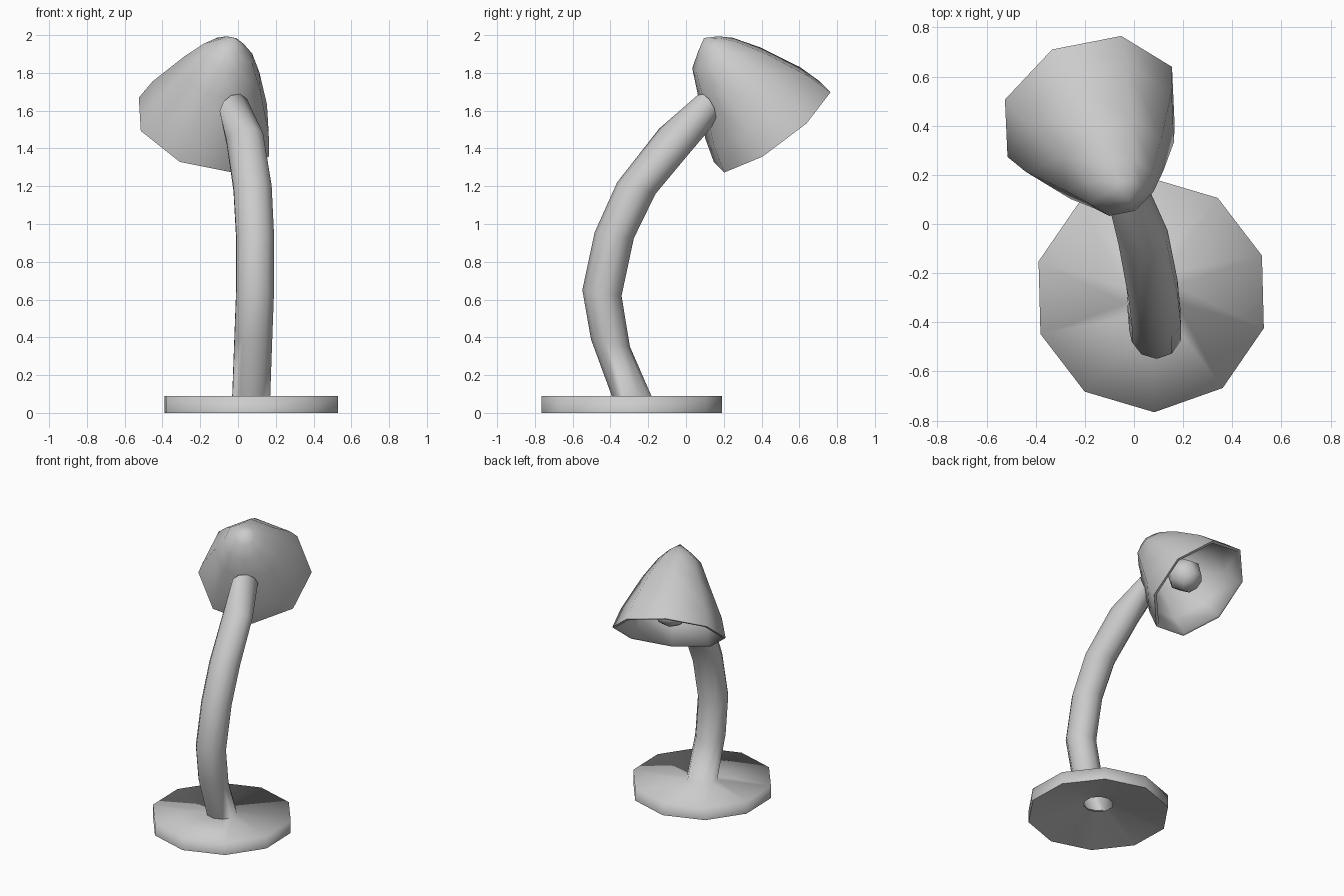
import bpy, bmesh, math
from mathutils import Vector

if "Cube" in bpy.data.objects:
    bpy.data.objects.remove(bpy.data.objects["Cube"])


def skin(name, rings, sides, ref, angle=96):
    """Bridge rings of (centre, normal, radius) into a smooth skin; radius 0 makes a pole."""
    bm = bmesh.new()
    loops = []
    for centre, normal, radius in rings:
        c, n = Vector(centre), Vector(normal).normalized()
        a = Vector(ref)
        a = (a - n * a.dot(n)).normalized()
        b = n.cross(a)
        if radius == 0:
            loops.append([bm.verts.new(c)])
        else:
            steps = [2 * math.pi * i / sides for i in range(sides)]
            loops.append([bm.verts.new(c + (a * math.cos(t) + b * math.sin(t)) * radius) for t in steps])
    for lo, hi in zip(loops, loops[1:]):
        for i in range(sides):
            j = (i + 1) % sides
            quad = [lo[i % len(lo)], lo[j % len(lo)], hi[j % len(hi)], hi[i % len(hi)]]
            bm.faces.new(list(dict.fromkeys(quad)))
    bmesh.ops.recalc_face_normals(bm, faces=bm.faces)
    mesh = bpy.data.meshes.new(name)
    bm.to_mesh(mesh)
    bm.free()
    obj = bpy.data.objects.new(name, mesh)
    bpy.context.collection.objects.link(obj)
    bpy.ops.object.select_all(action='DESELECT')
    obj.select_set(True)
    bpy.context.view_layer.objects.active = obj
    bpy.ops.object.shade_smooth_by_angle(angle=math.radians(angle))
    return obj


# Base and curved arm in one skin: dished underside, rim, top, then up the arm to its end
up = (0, 0, 1)
foot = (0.07, -0.288)
base = [((*foot, 0.08), up, 0.10), ((*foot, 0), up, 0.478), ((*foot, 0.09), up, 0.478)]
arm = [((*foot, 0.09), up, 0.105),
       ((0.08, -0.40, 0.37), (0, 0.19, 1), 0.105),
       ((0.09, -0.445, 0.635), (0, 0.15, 1), 0.105),
       ((0.09, -0.38, 0.94), (0, 0.15, 1), 0.105),
       ((0.077, -0.263, 1.19), (-0.05, 0.3, 1), 0.106),
       ((0.037, -0.055, 1.448), (-0.15, 0.6, 0.9), 0.104),
       ((-0.02, 0.105, 1.605), (-0.5, 0.79, 0.35), 0.09)]
ang = math.radians(-88.5)
ref = (math.cos(ang), math.sin(ang), 0)
skin("base_and_arm", base + arm, 10, ref)
end, facing, radius = arm[-1]
skin("arm_end_cap", [arm[-1], (end, facing, 0)], 10, ref)

# Shade axis, from the centre of the opening towards the tip
mouth = Vector((-0.18, 0.456, 1.513))
axis = Vector((0.267, -0.573, 0.775)).normalized()
spoke = Vector((0.335, 0.809, 0.482))


def lathe(name, profile):
    """Profile of (distance along axis, radius, sideways lean)."""
    rings = [(mouth + axis * t - spoke * lean, axis, r) for t, r, lean in profile]
    return skin(name, rings, 8, spoke)


# Eight-sided shade: outer wall down to the rim, then back up the inner wall
outer = [(0.615, 0, 0.01), (0.568, 0.072, 0.01), (0.505, 0.145, 0.02), (0.365, 0.224, 0.004),
         (0.135, 0.34, 0.002), (0, 0.382, 0)]
inner = [(0, 0.36, 0), (0.13, 0.32, 0.002), (0.355, 0.204, 0.004), (0.49, 0.127, 0.02),
         (0.548, 0.06, 0.01), (0.59, 0, 0.01)]
lathe("shade", outer + inner)

# Bulb with a narrow neck reaching the inside of the shade
lathe("bulb", [(0.04, 0, 0), (0.07, 0.08, 0), (0.155, 0.12, 0), (0.24, 0.085, 0),
               (0.30, 0.045, 0), (0.55, 0.045, 0.01)])
